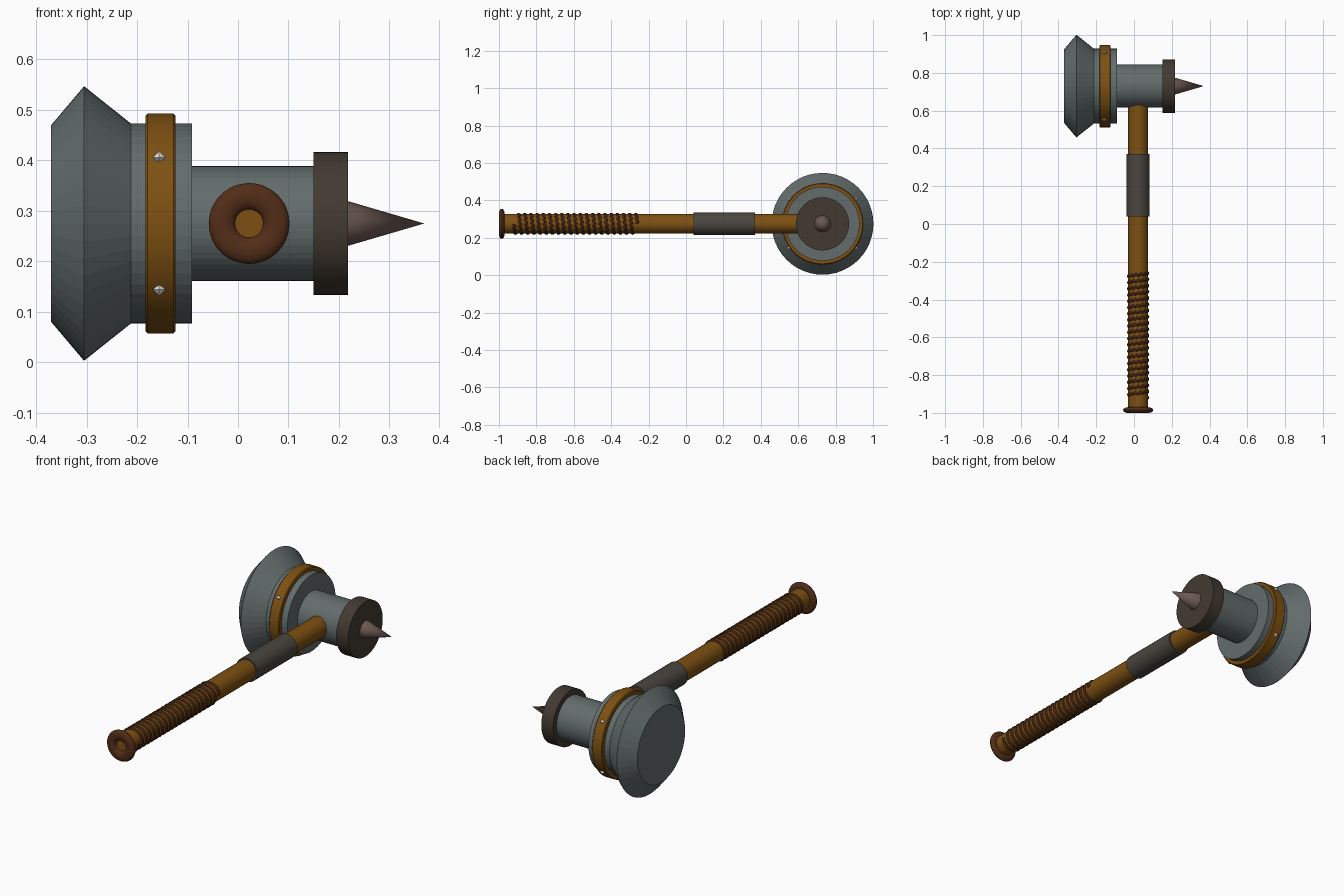
import bpy, bmesh, math
from mathutils import Matrix, Vector

if "Cube" in bpy.data.objects:
    bpy.data.objects.remove(bpy.data.objects["Cube"])

HX, HY, HZ = 0.022, 0.73, 0.275   # handle x, head y, shared height


def mat(name, rgb):
    m = bpy.data.materials.new(name)
    m.diffuse_color = (*rgb, 1)
    m.use_nodes = True
    m.node_tree.nodes["Principled BSDF"].inputs["Base Color"].default_value = m.diffuse_color
    return m


steel = mat("grey steel", (0.125, 0.15, 0.15))
dark = mat("dark iron", (0.055, 0.042, 0.031))
sleeve_m = mat("sleeve grey", (0.068, 0.06, 0.05))
gold = mat("golden brown", (0.205, 0.08, 0.006))
leather = mat("brown leather", (0.085, 0.026, 0.009))
bone = mat("spike taupe", (0.15, 0.098, 0.083))
white = mat("pale stud", (0.8, 0.8, 0.8))

ALONG_X = Matrix.Translation((0, HY, HZ)) @ Matrix.Rotation(math.pi / 2, 4, 'Y')
ALONG_Y = Matrix.Translation((HX, 0, HZ)) @ Matrix.Rotation(-math.pi / 2, 4, 'X')


def finish(name, bm, material, smooth=True):
    bmesh.ops.remove_doubles(bm, verts=bm.verts, dist=1e-5)
    bmesh.ops.recalc_face_normals(bm, faces=bm.faces)
    me = bpy.data.meshes.new(name)
    bm.to_mesh(me)
    bm.free()
    ob = bpy.data.objects.new(name, me)
    bpy.context.collection.objects.link(ob)
    me.materials.append(material)
    if smooth:
        bpy.ops.object.select_all(action='DESELECT')
        ob.select_set(True)
        bpy.context.view_layer.objects.active = ob
        bpy.ops.object.shade_smooth_by_angle(angle=math.radians(35))
    return ob


def lathe(name, profile, frame, material, sides=48, closed=False, smooth=True):
    """Spin (distance along axis, radius) points; a zero radius makes a pole."""
    bm = bmesh.new()
    rings = []
    for d, r in profile:
        n = 1 if r == 0 else sides
        rings.append([bm.verts.new(frame @ Vector((
            r * math.cos(2 * math.pi * i / sides),
            r * math.sin(2 * math.pi * i / sides), d))) for i in range(n)])
    pairs = list(zip(rings, rings[1:]))
    if closed:
        pairs.append((rings[-1], rings[0]))
    for a, b in pairs:
        for i in range(sides):
            j = (i + 1) % sides
            quad = [a[i % len(a)], a[j % len(a)], b[j % len(b)], b[i % len(b)]]
            bm.faces.new(list(dict.fromkeys(quad)))
    return finish(name, bm, material, smooth)


# Hammer head: flared striking face, drum and neck
lathe("hammer_head", [(-0.37, 0), (-0.37, 0.195), (-0.305, 0.272), (-0.212, 0.198),
                      (-0.091, 0.198), (-0.091, 0.114), (0.16, 0.114), (0.16, 0)],
      ALONG_X, steel, smooth=False)

# Band round the drum, with softened edges
lathe("head_band", [(-0.183, 0.19), (-0.183, 0.214), (-0.179, 0.218),
                    (-0.128, 0.218), (-0.124, 0.214), (-0.124, 0.19)],
      ALONG_X, gold, closed=True)

# Four faceted studs on the band
for k, (sy, sz) in enumerate([(1, 1), (-1, 1), (-1, -1), (1, -1)]):
    bm = bmesh.new()
    bmesh.ops.create_uvsphere(bm, u_segments=4, v_segments=2, radius=0.0125)
    bm.transform(Matrix.Translation((-0.156, HY + sy * 0.177, HZ + sz * 0.131)))
    finish(f"stud_{k + 1}", bm, white, smooth=False)

# Rear collar and spike
lathe("rear_collar", [(0.15, 0), (0.15, 0.142), (0.218, 0.142), (0.218, 0)], ALONG_X, dark)
lathe("rear_spike", [(0.21, 0), (0.21, 0.0465), (0.369, 0)], ALONG_X, bone, 32)

# Handle shaft and sleeve
lathe("handle", [(-0.985, 0), (-0.985, 0.053), (0.65, 0.053), (0.65, 0)], ALONG_Y, gold, 32)
lathe("handle_sleeve", [(0.04, 0), (0.04, 0.061), (0.37, 0.061), (0.37, 0)],
      ALONG_Y, sleeve_m, 32)

# Pommel ring, a flattened torus
lathe("pommel_ring", [(-0.985 + 0.015 * math.sin(t * math.pi / 8),
                       0.054 + 0.026 * math.cos(t * math.pi / 8)) for t in range(16)],
      ALONG_Y, leather, 48, closed=True)

# Leather cord wound round the grip
TURNS, STEPS, CORD = 20, 28, 0.0115
bm = bmesh.new()
rings = []
for i in range(TURNS * STEPS + 1):
    a = 2 * math.pi * i / STEPS
    d = -0.92 + 0.66 * i / (TURNS * STEPS)
    out = Vector((math.cos(a), math.sin(a), 0))
    rings.append([bm.verts.new(ALONG_Y @ (
        out * (0.0475 + CORD * math.cos(s * math.pi / 4))
        + Vector((0, 0, d + CORD * math.sin(s * math.pi / 4))))) for s in range(8)])
for a, b in zip(rings, rings[1:]):
    for s in range(8):
        bm.faces.new((a[s], a[(s + 1) % 8], b[(s + 1) % 8], b[s]))
bm.faces.new(rings[0])
bm.faces.new(rings[-1])
wrap = finish("grip_wrap", bm, leather)
wrap.data.shade_smooth()
